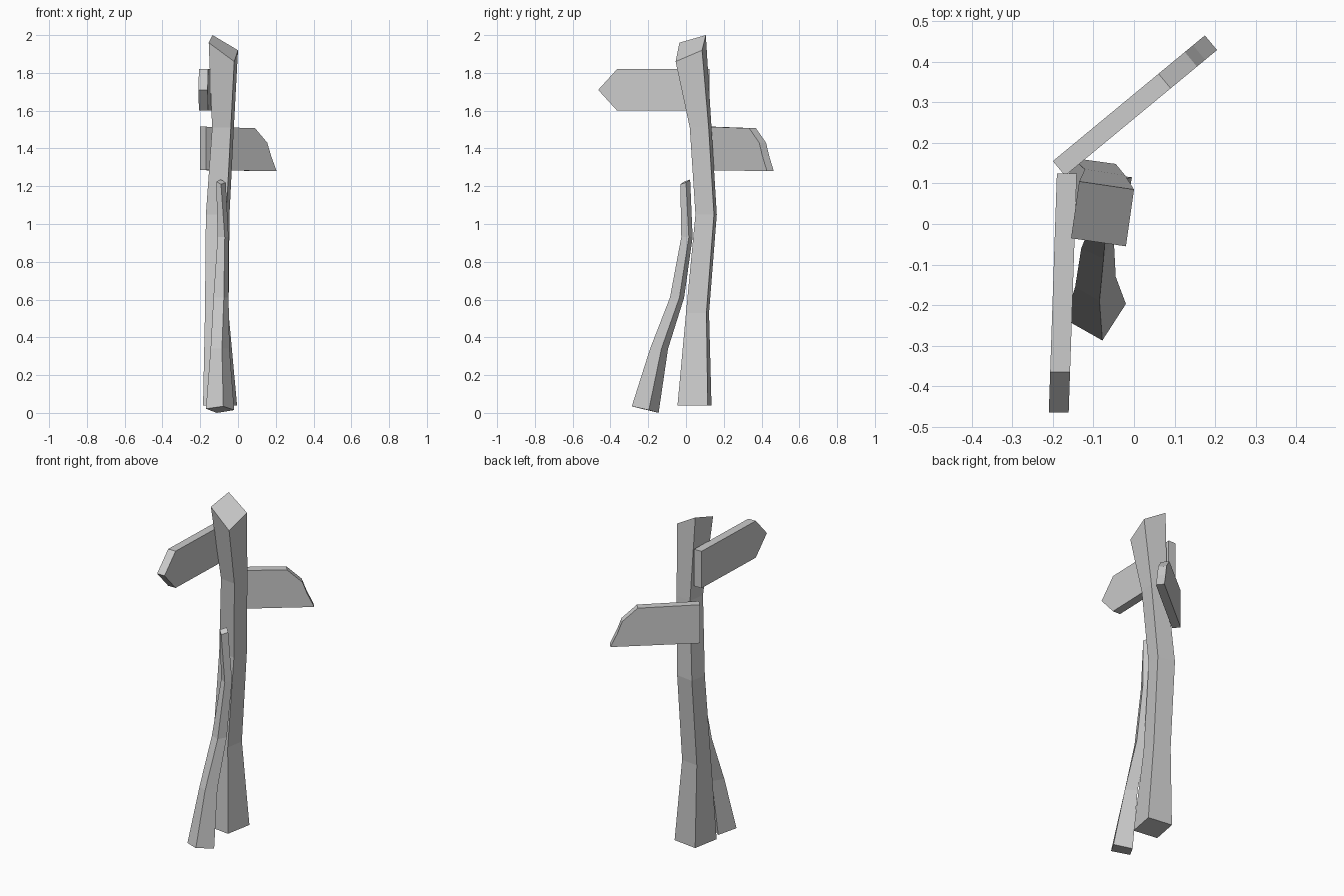
import bpy
import bmesh
from mathutils import Vector

if "Cube" in bpy.data.objects:
    bpy.data.objects.remove(bpy.data.objects["Cube"])

# One flat colour for all the timber
wood = bpy.data.materials.new("pale_grey")
wood.use_nodes = True
wood.diffuse_color = (0.6, 0.6, 0.6, 1)
wood.node_tree.nodes["Principled BSDF"].inputs["Base Color"].default_value = (0.6, 0.6, 0.6, 1)


def loft(name, rings):
    """Skin a stack of equal-sized point rings and close both ends."""
    bm = bmesh.new()
    loops = [[bm.verts.new(p) for p in ring] for ring in rings]
    for low, high in zip(loops, loops[1:]):
        for i in range(len(low)):
            j = (i + 1) % len(low)
            bm.faces.new((low[i], low[j], high[j], high[i]))
    bm.faces.new(loops[0][::-1])
    bm.faces.new(loops[-1])
    bmesh.ops.recalc_face_normals(bm, faces=bm.faces)
    mesh = bpy.data.meshes.new(name)
    bm.to_mesh(mesh)
    bm.free()
    mesh.materials.append(wood)
    obj = bpy.data.objects.new(name, mesh)
    bpy.context.collection.objects.link(obj)
    return obj


def section(xs, ys, zs):
    """Skewed four-sided section from three x and three y corner positions."""
    a, b, c = xs
    front, side, back = ys
    if not isinstance(zs, tuple):
        zs = (zs,) * 4
    px = (a, b, c, a + c - b)
    py = (front + back - side, front, side, back)
    return list(zip(px, py, zs))


def plank(name, start, end, offset, outline):
    """Board with an outline of (distance along, height), extruded by offset."""
    start, offset = Vector(start), Vector(offset)
    along = (Vector(end) - start).normalized()
    face = [start + along * u + Vector((0, 0, z)) for u, z in outline]
    return loft(name, [face, [p + offset for p in face]])


# Crooked main post with a slanted top
loft("post", [
    section((-.185, -.035, -.005), (-.045, .115, .135), .04),
    section((-.175, -.068, -.05), (.0, .108, .122), .53),
    section((-.17, -.062, -.045), (.05, .148, .163), 1.05),
    section((-.137, -.038, -.022), (.02, .12, .135), 1.51),
    section((-.155, -.02, 0), (-.055, .085, .105), (1.96, 1.86, 1.92, 2.0)),
])

# Thin bent branch leaning on the post
loft("leaning_branch", [
    section((-.17, -.078, -.02), (-.287, -.197, -.145), (.022, .035, .015, 0)),
    section((-.145, -.085, -.045), (-.19, -.13, -.095), .34),
    section((-.13, -.075, -.05), (-.085, -.035, -.01), .61),
    section((-.108, -.07, -.05), (-.025, .015, .035), .93),
    section((-.115, -.09, -.065), (-.03, .0, .022), (1.225, 1.21, 1.22, 1.235)),
])

# Upper board, pointed at its front end
plank("upper_sign", (-.19, .125, 0), (-.21, -.465, 0), (.049, 0, 0),
      [(0, 1.6), (.49, 1.6), (.59, 1.71), (.49, 1.82), (0, 1.82)])

# Lower board, with a broken sloping end
plank("lower_sign", (-.2, .155, 0), (.175, .465, 0), (.03, -.036, 0),
      [(0, 1.285), (.486, 1.28), (.448, 1.36), (.422, 1.43), (.338, 1.507), (0, 1.515)])
